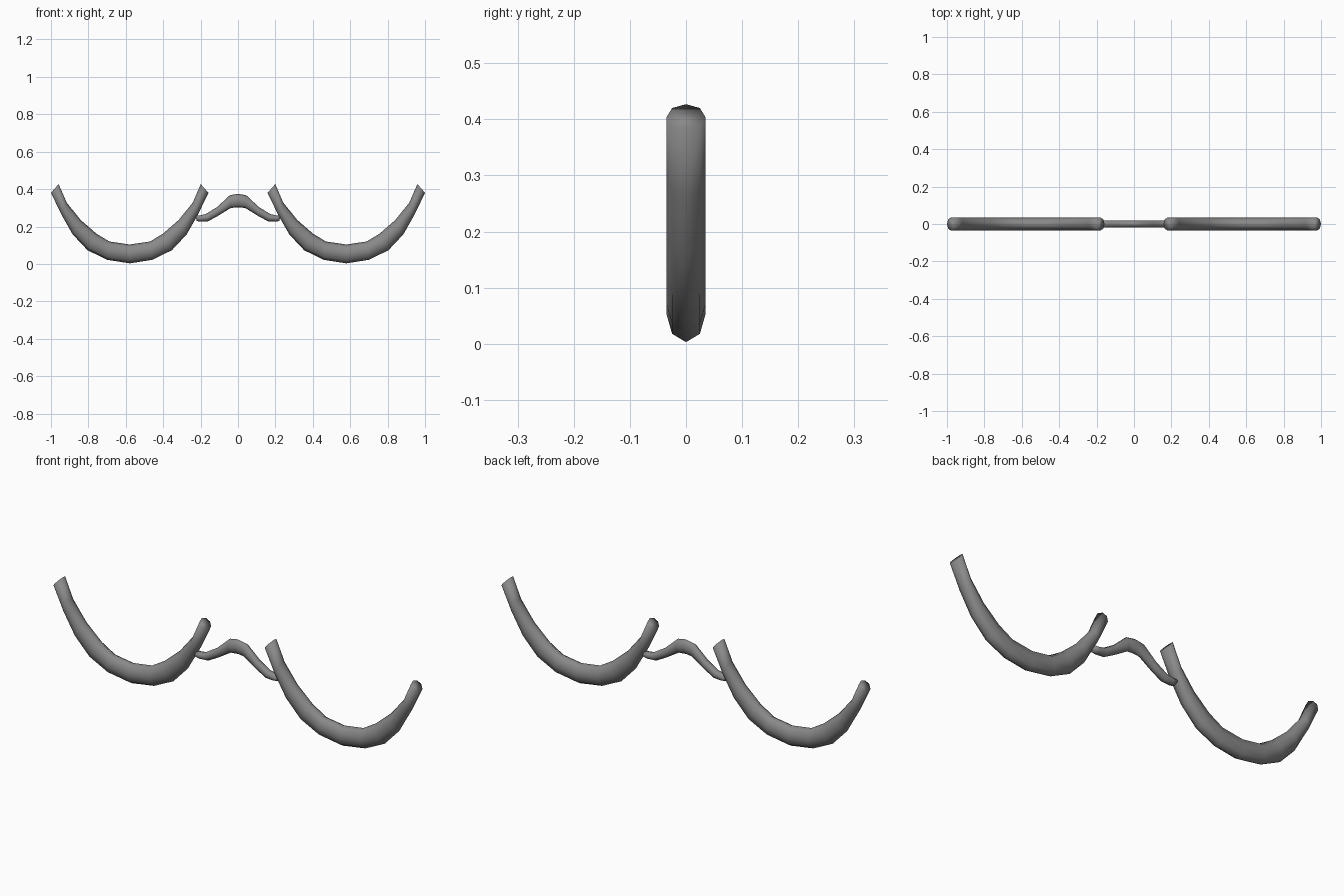
import bpy, bmesh, math
from mathutils import Vector

if "Cube" in bpy.data.objects:
    bpy.data.objects.remove(bpy.data.objects["Cube"])

SIDES = 8

# Dark grey frame colour
dark = bpy.data.materials.new("dark_grey")
dark.diffuse_color = (.25, .25, .25, 1)
dark.use_nodes = True
dark.node_tree.nodes["Principled BSDF"].inputs["Base Color"].default_value = dark.diffuse_color


def loft(name, half_path, half_depth, cx=0.0):
    """Loft octagonal rings through (outer x, z, inner x, z) pairs, mirrored about cx."""
    path = half_path + [(-a, b, -c, d) for a, b, c, d in reversed(half_path[:-1])]
    bm = bmesh.new()
    rings = []
    for ox, oz, ix, iz in path:
        outer, inner = Vector((ox + cx, 0, oz)), Vector((ix + cx, 0, iz))
        mid, arm = (outer + inner) / 2, (outer - inner) / 2
        ring = []
        for k in range(SIDES):
            a = 2 * math.pi * k / SIDES
            p = mid + arm * math.cos(a) + Vector((0, half_depth * math.sin(a), 0))
            ring.append(bm.verts.new(p))
        rings.append(ring)
    for r, s in zip(rings, rings[1:]):
        for k in range(SIDES):
            n = (k + 1) % SIDES
            bm.faces.new((r[k], r[n], s[n], s[k]))
    bm.faces.new(rings[0])
    bm.faces.new(rings[-1])
    bmesh.ops.recalc_face_normals(bm, faces=bm.faces[:])
    for f in bm.faces:
        f.smooth = True
    mesh = bpy.data.meshes.new(name)
    bm.to_mesh(mesh)
    bm.free()
    mesh.materials.append(dark)
    obj = bpy.data.objects.new(name, mesh)
    bpy.context.collection.objects.link(obj)
    return obj


# Lower half rims: thick at the bottom, slimmer at the slanted tips
rim = [(-.421, .380, -.380, .427), (-.364, .262, -.337, .328),
       (-.305, .158, -.262, .235), (-.225, .073, -.178, .162),
       (-.120, .022, -.109, .120), (0, .003, 0, .104)]
loft("left_half_rim", rim, .035, -.579)
loft("right_half_rim", rim, .035, .579)

# Arched nose bridge joining the rims
bridge = [(-.222, .230, -.225, .258), (-.203, .226, -.205, .259),
          (-.160, .228, -.172, .267), (-.107, .257, -.112, .304),
          (-.039, .299, -.044, .367), (0, .303, 0, .375)]
loft("nose_bridge", bridge, .02)
